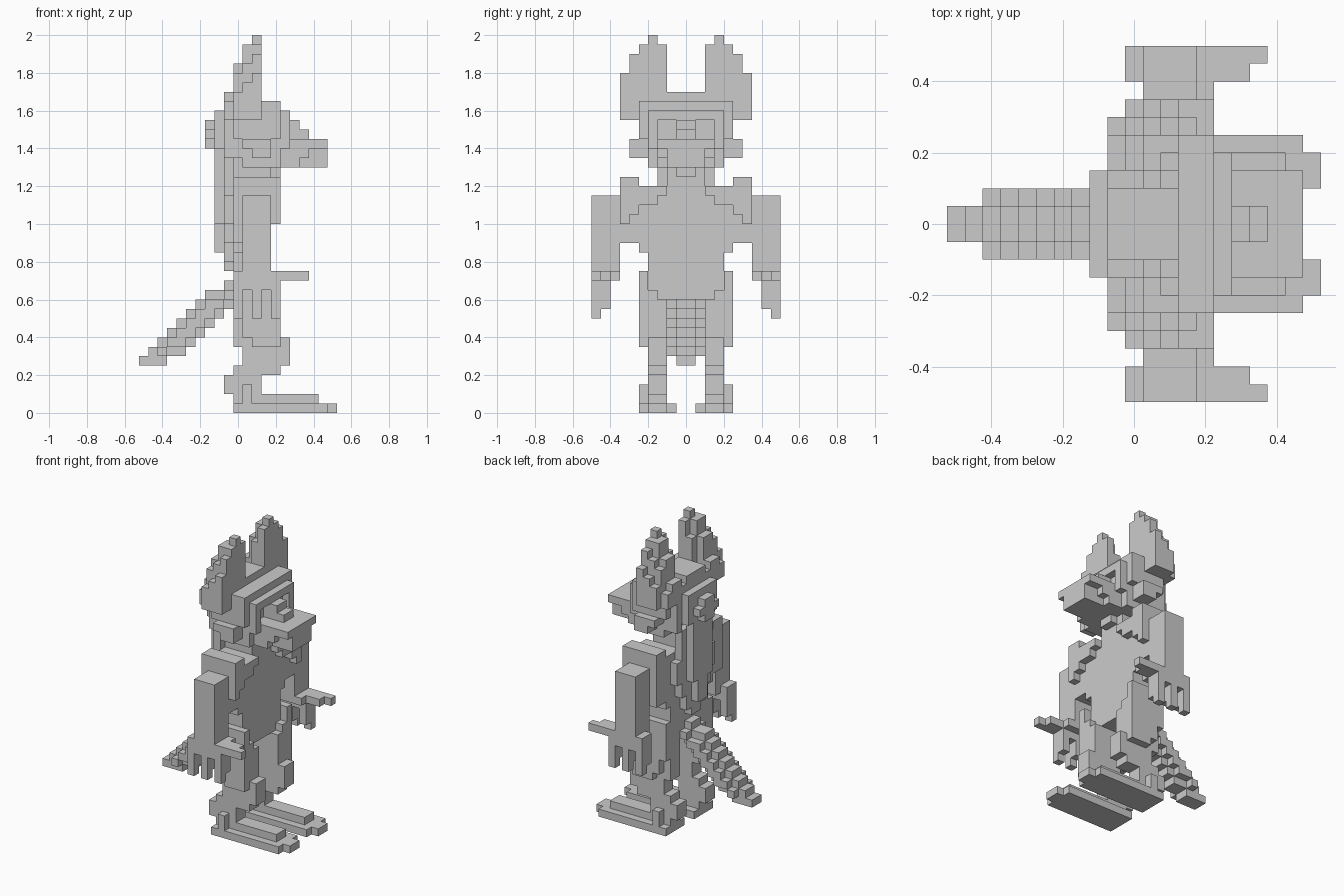
import bpy, bmesh, math
from mathutils import Vector

if "Cube" in bpy.data.objects:
    bpy.data.objects.remove(bpy.data.objects["Cube"])

U = 0.05  # block size
grey = bpy.data.materials.new("plain_grey")
grey.diffuse_color = (0.6, 0.6, 0.6, 1)
grey.use_nodes = True
grey.node_tree.nodes["Principled BSDF"].inputs["Base Color"].default_value = grey.diffuse_color

parts = {}


def box(part, x0, x1, y0, y1, z0, z1, mirror=True):
    """Fill a block of cells; mirrored to the other side by default."""
    cells = parts.setdefault(part, set())
    for i in range(x0, x1):
        for j in range(y0, y1):
            for k in range(z0, z1):
                cells.add((i, j, k))
                if mirror:
                    cells.add((i, -1 - j, k))


# ears: flat front, stepped rounded back
for y0, y1, z0, z1 in [(2, 7, 31, 36), (2, 6, 36, 38), (2, 5, 38, 39), (3, 4, 39, 40)]:
    box("ears", 12, 13, y0, y1, z0, z1)
for x, y0, y1, low, top in [(11, 2, 7, 31, 35), (11, 2, 6, 35, 37), (11, 3, 5, 37, 39),
                            (10, 3, 7, 31, 34), (10, 3, 6, 34, 36), (10, 3, 5, 36, 37),
                            (9, 3, 5, 31, 34), (9, 5, 6, 31, 33)]:
    box("ears", x, x + 1, y0, y1, low, top)

# head, crown and brow
box("head", 10, 15, 0, 5, 29, 33)
box("head", 9, 10, 0, 4, 29, 33)
box("head", 10, 15, 0, 4, 27, 29)
box("head", 11, 15, 0, 4, 26, 27)
box("head", 9, 13, 0, 2, 33, 34)
box("head", 15, 16, 0, 4, 31, 32)
box("head", 15, 16, 3, 4, 28, 31)
# cheek tufts
box("cheeks", 11, 14, 3, 6, 28, 29)
box("cheeks", 12, 14, 3, 6, 27, 28)
# snout and nose
box("snout", 15, 20, 0, 3, 28, 29)
box("snout", 15, 20, 0, 2, 26, 28)
box("snout", 15, 18, 2, 3, 27, 28)
box("snout", 15, 17, 2, 3, 26, 27)
box("nose", 15, 18, 0, 1, 29, 30)
box("nose", 15, 17, 0, 1, 30, 31)

# back of head hair, with staggered tufts
box("hair", 8, 9, 0, 3, 28, 32)
box("hair", 8, 9, 0, 2, 27, 28)
box("hair", 7, 8, 0, 1, 28, 31)
box("hair", 7, 8, 1, 2, 29, 30)
box("hair", 9, 10, 3, 4, 27, 29)

# neck and torso
box("neck", 9, 14, 0, 2, 23, 27)
box("neck", 14, 15, 0, 1, 25, 26)
box("torso", 10, 14, 0, 4, 15, 24)
box("torso", 10, 14, 0, 3, 13, 15)
box("torso", 10, 14, 0, 2, 12, 13)
box("torso", 10, 14, 4, 5, 17, 18)
# back mane down the spine, narrowing toward the tail
for x, y1, z0, z1 in [(9, 3, 18, 27), (9, 2, 16, 18), (9, 1, 15, 16), (9, 4, 20, 23),
                      (8, 2, 20, 27), (8, 1, 17, 20)]:
    box("back_mane", x, x + 1, 0, y1, z0, z1)

# shoulders, curving in toward the neck
box("shoulders", 10, 15, 5, 7, 23, 25)
box("shoulders", 10, 15, 2, 5, 23, 24)
box("shoulders", 10, 14, 4, 7, 18, 23)
for y0, z0 in [(3, 22), (5, 21), (6, 20)]:
    box("shoulders", 14, 15, y0, 7, z0, z0 + 1)

# arms, hands, thumbs and fingers
box("arms", 11, 14, 7, 10, 15, 23)
box("hands", 10, 15, 8, 10, 13, 15)
box("hands", 11, 15, 7, 8, 14, 15)
box("hands", 15, 17, 8, 10, 14, 15)
box("hands", 17, 18, 9, 10, 14, 15)
for x in (10, 12, 14):
    box("fingers", x, x + 1, 8, 10, 11, 13)
    box("fingers", x, x + 1, 9, 10, 10, 11)

# thighs tapering down to the knees
box("thighs", 10, 14, 2, 4, 7, 15)
for x0, x1, z0, z1 in [(10, 14, 10, 15), (11, 15, 8, 10), (12, 15, 7, 8)]:
    box("thighs", x0, x1, 4, 5, z0, z1)
for y0, z0, z1 in [(2, 8, 12), (3, 12, 13), (4, 13, 15)]:
    box("thighs", 14, 15, y0, 5, z0, z1)
# knees, shins and heels
box("shins", 11, 16, 2, 4, 5, 8)
box("shins", 10, 15, 2, 4, 4, 5)
box("shins", 9, 12, 2, 4, 2, 4)
box("shins", 12, 13, 2, 4, 2, 4)
# feet with toe tips
box("feet", 10, 20, 1, 5, 0, 1)
box("feet", 20, 21, 2, 4, 0, 1)
box("feet", 10, 19, 2, 4, 1, 2)
box("feet", 11, 12, 4, 5, 1, 3)

# tail stepping down and back
tail_top = [6, 7, 8, 9, 10, 11, 12, 13, 13, 14]
tail_low = [5, 5, 5, 6, 6, 7, 8, 9, 10, 11]
for x, (top, low) in enumerate(zip(tail_top, tail_low)):
    box("tail", x, x + 1, 0, 1, low, top)
    if x > 2:
        box("tail", x, x + 1, 1, 2, low + 1, top - 1)
    elif x == 2:
        box("tail", x, x + 1, 1, 2, 6, 7)

# turn each part's exposed cell sides into a flat-faced mesh
solid = set()
for name, cells in parts.items():
    cells -= solid
    solid |= cells
AXES = [Vector((1, 0, 0)), Vector((0, 1, 0)), Vector((0, 0, 1))]
for name, cells in parts.items():
    bm = bmesh.new()
    for c in sorted(cells):
        centre = Vector(c) + Vector((0.5, 0.5, 0.5))
        for a in range(3):
            for s in (-1, 1):
                n = AXES[a] * s
                if tuple(int(v) for v in Vector(c) + n) in solid:
                    continue
                u, v = AXES[(a + 1) % 3] / 2, AXES[(a + 2) % 3] * s / 2
                mid = centre + n / 2
                ring = [mid - u - v, mid + u - v, mid + u + v, mid - u + v]
                bm.faces.new([bm.verts.new(((p.x - 10.5) * U, p.y * U, p.z * U)) for p in ring])
    bmesh.ops.remove_doubles(bm, verts=bm.verts[:], dist=0.001)
    bmesh.ops.dissolve_limit(bm, angle_limit=math.radians(1), verts=bm.verts[:], edges=bm.edges[:])
    mesh = bpy.data.meshes.new(name)
    bm.to_mesh(mesh)
    bm.free()
    mesh.materials.append(grey)
    bpy.context.collection.objects.link(bpy.data.objects.new(name, mesh))
